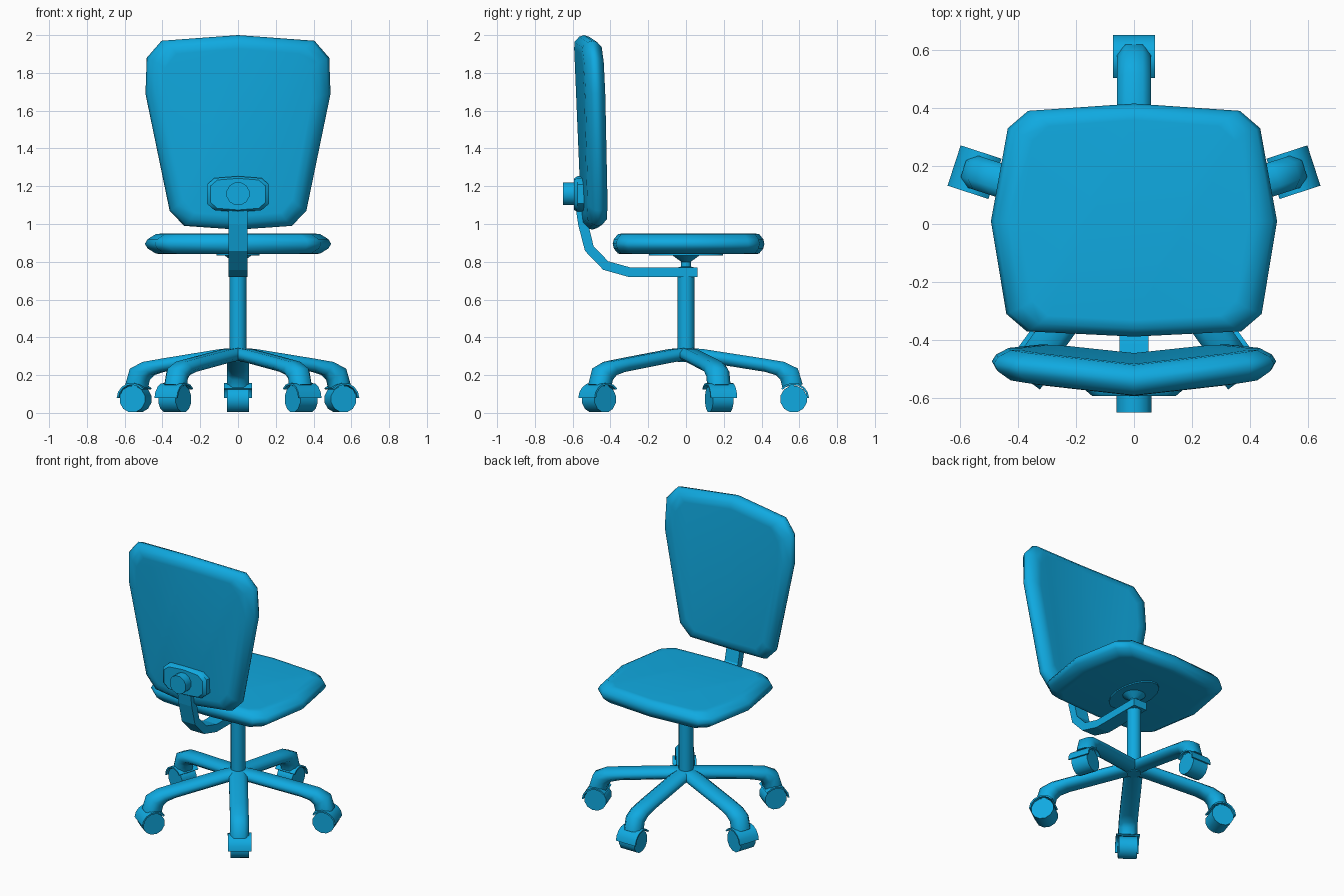
import bpy, bmesh, math
from mathutils import Matrix, Vector

if "Cube" in bpy.data.objects:
    bpy.data.objects.remove(bpy.data.objects["Cube"], do_unlink=True)

BLUE = (0.005, 0.40, 0.75, 1)
blue = bpy.data.materials.new("bright_blue")
blue.use_nodes = True
blue.diffuse_color = BLUE
blue.node_tree.nodes["Principled BSDF"].inputs["Base Color"].default_value = BLUE


def loft(name, rings, smooth=40, split=None, turn=0):
    """Skin closed rings of points; split halves the end caps at that index."""
    bm = bmesh.new()
    loops = [[bm.verts.new(p) for p in ring] for ring in rings]
    n = len(loops[0])
    for a, b in zip(loops, loops[1:]):
        for i in range(n):
            j = (i + 1) % n
            bm.faces.new((a[i], a[j], b[j], b[i]))
    for cap in (loops[0], loops[-1]):
        if split:
            bm.faces.new(cap[:split + 1])
            bm.faces.new(cap[split:] + cap[:1])
        else:
            bm.faces.new(cap)
    bmesh.ops.recalc_face_normals(bm, faces=bm.faces)
    bm.transform(Matrix.Rotation(turn, 4, 'Z'))
    mesh = bpy.data.meshes.new(name)
    bm.to_mesh(mesh)
    bm.free()
    mesh.materials.append(blue)
    obj = bpy.data.objects.new(name, mesh)
    bpy.context.collection.objects.link(obj)
    bpy.ops.object.select_all(action='DESELECT')
    obj.select_set(True)
    bpy.context.view_layer.objects.active = obj
    if smooth:
        bpy.ops.object.shade_smooth_by_angle(angle=math.radians(smooth))
    return obj


def circle(n, rx, ry=None):
    ry = ry or rx
    angles = [math.tau * (i + 0.5) / n for i in range(n)]
    return [(rx * math.cos(a), ry * math.sin(a)) for a in angles]


def cushion(name, half, mid, place):
    """Padded slab from half an outline, mirrored, with a rounded rim."""
    outline = half + [(-u, v) for u, v in reversed(half[1:-1])]
    rings = []
    for su, sv, w in ((.8, .86, -.055), (.88, .93, -.052), (.97, .985, -.025), (1, 1, 0),
                      (.97, .985, .025), (.88, .93, .052), (.8, .86, .055)):
        rings.append([place(u * su, mid + (v - mid) * sv, w) for u, v in outline])
    return loft(name, rings, smooth=100, split=len(half) - 1)


# Seat and folded, slightly reclined backrest
cushion("seat", [(0, .415), (.365, .39), (.435, .33), (.493, .01), (.44, -.31), (.37, -.37), (0, -.388)],
        .015, lambda u, v, w: (u, v, .895 + w))
cushion("backrest", [(0, 2), (.405, 1.97), (.483, 1.88), (.49, 1.69), (.362, 1.07), (.285, .99), (0, .97)],
        1.485, lambda u, v, w: (u, -.54 + .11 * abs(u) + .042 * (2 - v) + w, v))

# Backrest mounting plate and tightening knob
plate = [(.165, .05), (.125, .085), (0, .095), (-.125, .085),
         (-.165, .05), (-.165, -.05), (-.125, -.085), (0, -.095), (.125, -.085), (.165, -.05)]
loft("back_plate", [[(x * s, y, 1.158 + z * s) for x, z in plate]
                    for y, s in ((-.53, 1), (-.575, 1), (-.592, .88))])
loft("knob", [[(x, y, 1.16 + z) for x, z in circle(12, .062)] for y in (-.65, -.58)])

# Bent flat bar joining the column to the backrest
path = [Vector(p) for p in ((.06, .745), (-.30, .745), (-.425, .78), (-.512, .87), (-.545, 1), (-.56, 1.1))]
rings = []
for i, p in enumerate(path):
    d = (path[min(i + 1, len(path) - 1)] - path[max(i - 1, 0)]).normalized()
    off = Vector((-d.y, d.x)) * .026
    rings.append([(x, *(p + off * s)) for x, s in ((-.05, -1), (.05, -1), (.05, 1), (-.05, 1))])
loft("support_bar", rings, smooth=0)

# Column with its thin piston and flare, and the oval plate under the seat
column = ((.27, .045), (.72, .045), (.77, .045), (.775, .026), (.8, .026), (.835, .075))
loft("column", [[(x, y, z) for x, y in circle(16, r)] for z, r in column])
loft("seat_plate", [[(x, y, z) for x, y in circle(16, .115, .2)] for z in (.832, .85)])

# Five legs: each section is a top point and a bottom point in the radial plane
sections = (((0, .345), (0, .28)), ((.09, .338), (.09, .27)), ((.40, .29), (.42, .217)),
            ((.52, .27), (.475, .2)), ((.592, .235), (.5, .175)), ((.618, .15), (.51, .135)))
for k in range(5):
    turn = math.radians(72 * k)
    rings = []
    for (rt, zt), (rb, zb) in sections:
        mid = Vector(((rt + rb) / 2, (zt + zb) / 2))
        up = Vector((rt, zt)) - mid
        rings.append([(x, *(mid + up * s)) for x, s in
                      ((-.03, 1), (.03, 1), (.058, .4), (.058, -.4),
                       (.03, -1), (-.03, -1), (-.058, -.4), (-.058, .4))])
    loft(f"leg_{k + 1}", rings, smooth=55, turn=turn)

    # Caster wheel and its curved hood
    loft(f"wheel_{k + 1}", [[(x, .57 + y, .073 + z) for y, z in circle(12, .072)]
                            for x in (-.057, .057)], turn=turn)
    rings = []
    for i in range(7):
        a = math.radians(2 + 23 * i)
        rings.append([(x, .568 + r * math.cos(a), .075 + r * math.sin(a))
                      for x, r in ((-.073, .074), (.073, .074), (.073, .084), (-.073, .084))])
    loft(f"hood_{k + 1}", rings, turn=turn)
